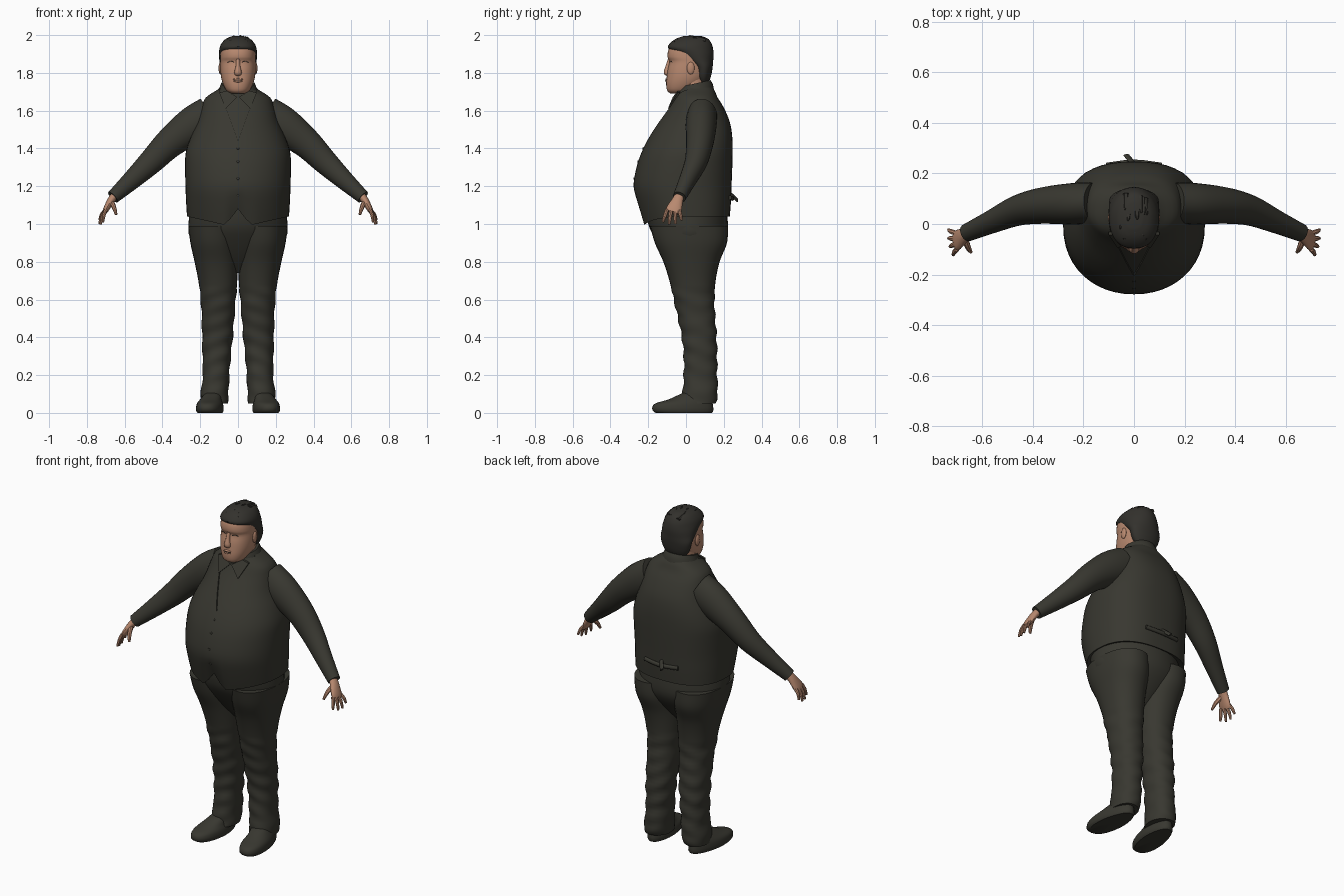
import bpy, bmesh, math, random
from mathutils import Vector

random.seed(4)
if "Cube" in bpy.data.objects:
    bpy.data.objects.remove(bpy.data.objects["Cube"])


def material(name, rgb):
    m = bpy.data.materials.new(name)
    m.use_nodes = True
    m.diffuse_color = (*rgb, 1)
    bsdf = m.node_tree.nodes["Principled BSDF"]
    bsdf.inputs["Base Color"].default_value = (*rgb, 1)
    bsdf.inputs["Roughness"].default_value = 0.8
    return m


cloth = material("dark cloth", (0.04, 0.039, 0.03))
hair_mat = material("dark hair", (0.033, 0.031, 0.026))
skin = material("skin", (0.48, 0.25, 0.16))
parts = []


def finish(name, bm, mat):
    bmesh.ops.recalc_face_normals(bm, faces=bm.faces)
    me = bpy.data.meshes.new(name)
    bm.to_mesh(me)
    bm.free()
    me.materials.append(mat)
    ob = bpy.data.objects.new(name, me)
    bpy.context.collection.objects.link(ob)
    parts.append(ob)
    return ob


def smooth_rows(rows, steps):
    """Catmull-Rom interpolation between rows of numbers."""
    out = []
    for i in range(len(rows) - 1):
        a, b, c, d = (rows[max(i - 1, 0)], rows[i], rows[i + 1], rows[min(i + 2, len(rows) - 1)])
        for s in range(steps):
            t = s / steps
            out.append([q + 0.5 * t * (r - p + t * (2 * p - 5 * q + 4 * r - w + t * (3 * (q - r) + w - p)))
                        for p, q, r, w in zip(a, b, c, d)])
    return out + [list(rows[-1])]


def skin_rings(name, rings, mat):
    """Join rings of points into a closed surface with fan caps."""
    bm = bmesh.new()
    loops = [[bm.verts.new(p) for p in ring] for ring in rings]
    n = len(loops[0])
    for lo, hi in zip(loops, loops[1:]):
        for i in range(n):
            j = (i + 1) % n
            bm.faces.new((lo[i], lo[j], hi[j], hi[i]))
    for loop in (loops[0], loops[-1]):
        hub = bm.verts.new(sum((v.co for v in loop), Vector()) / n)
        for i in range(n):
            bm.faces.new((loop[i], loop[(i + 1) % n], hub))
    return finish(name, bm, mat)


def body(name, rows, mat, n=32, steps=3, front=1.0, back=1.0, side=1, shrink=0, move=None):
    """Upright loft; each row is z, inner x, outer x, front y, back y."""
    rings = []
    for z, x0, x1, yf, yb in smooth_rows(rows, steps):
        cx, cy = (x0 + x1) / 2, (yf + yb) / 2
        rx, ry = (x1 - x0) / 2 - shrink, (yb - yf) / 2 - shrink
        ring = []
        for i in range(n):
            a = math.tau * i / n
            c, s = math.cos(a), math.sin(a)
            e = front if s < 0 else back
            p = Vector((cx + rx * math.copysign(abs(c) ** e, c), cy + ry * math.copysign(abs(s) ** e, s), z))
            p = move(p) if move else p
            ring.append((p.x * side, p.y, p.z))
        rings.append(ring)
    return skin_rings(name, rings, mat)


def wide(rows):
    return [(z, -x, x, yf, yb) for z, x, yf, yb in rows]


def tube(name, rows, mat, n=12, steps=3, side=1):
    """Limb along a path; each row is x, y, z, width along y, thickness."""
    rows = smooth_rows(rows, steps)
    rings = []
    for i, row in enumerate(rows):
        t = (Vector(rows[min(i + 1, len(rows) - 1)][:3]) - Vector(rows[max(i - 1, 0)][:3])).normalized()
        ref = Vector((0, 1, 0)) if abs(t.y) < 0.9 else Vector((1, 0, 0))
        u = (ref - t * ref.dot(t)).normalized()
        v = t.cross(u)
        ring = []
        for k in range(n):
            a = math.tau * k / n
            p = Vector(row[:3]) + u * row[3] * math.cos(a) + v * row[4] * math.sin(a)
            ring.append((p.x * side, p.y, p.z))
        rings.append(ring)
    return skin_rings(name, rings, mat)


def blob(name, centre, size, mat):
    bm = bmesh.new()
    bmesh.ops.create_uvsphere(bm, u_segments=12, v_segments=8, radius=1)
    for v in bm.verts:
        v.co = Vector(centre) + Vector(size) * v.co
    return finish(name, bm, mat)


def prism(name, points, depth, mat):
    """Polygon pushed back along y."""
    bm = bmesh.new()
    f = bm.faces.new([bm.verts.new(p) for p in points])
    new = bmesh.ops.extrude_face_region(bm, geom=[f])["geom"]
    bmesh.ops.translate(bm, vec=(0, depth, 0), verts=[g for g in new if isinstance(g, bmesh.types.BMVert)])
    return finish(name, bm, mat)


def front_y(ob, x, z):
    hit, loc, _, _ = ob.ray_cast((x, -1, z), (0, 1, 0))
    return loc.y if hit else 0


# Torso: shirt inside, waistcoat outside with pointed hem and V neck
torso = wide([(1.04, 0.27, -0.228, 0.232), (1.12, 0.275, -0.258, 0.238), (1.2, 0.278, -0.278, 0.241),
              (1.3, 0.28, -0.262, 0.245), (1.38, 0.276, -0.235, 0.247), (1.46, 0.25, -0.195, 0.245),
              (1.54, 0.215, -0.145, 0.232), (1.62, 0.192, -0.092, 0.198), (1.67, 0.17, -0.065, 0.167),
              (1.71, 0.11, -0.05, 0.15), (1.735, 0.08, -0.04, 0.13)])


def hem(p):
    x = abs(p.x)
    low = 1.04
    if p.y < 0:
        low = 0.995 + 0.045 * max(0, x - 0.07) / 0.2 + 0.085 * max(0, 1 - x / 0.065)
    if p.z < 1.2:
        p.z = low + (p.z - 1.04) / 0.16 * (1.2 - low)
    return p


shirt = body("shirt", torso[2:], cloth, 48, 3, 0.95, 0.8, shrink=0.008)
vest = body("waistcoat", torso, cloth, 48, 3, 0.95, 0.8, move=hem)
min(vest.data.vertices, key=lambda v: v.co.xy.length + abs(v.co.z - 1.03)).co.z = 1.15
cutter = prism("neck_cutter", [(-0.12, -0.5, 1.77), (0, -0.5, 1.44), (0.12, -0.5, 1.77)], 0.52, cloth)
cutter.hide_render = True
cut = vest.modifiers.new("v_neck", "BOOLEAN")
cut.object, cut.operation, cut.solver = cutter, "DIFFERENCE", "EXACT"
bpy.context.view_layer.objects.active = vest
bpy.ops.object.modifier_apply(modifier="v_neck")
parts.remove(cutter)
bpy.data.objects.remove(cutter)
bpy.context.view_layer.update()

for i, z in enumerate((1.15, 1.24, 1.33, 1.4)):
    blob(f"button_{i}", (0, front_y(vest, 0, z), z), (0.007, 0.004, 0.007), cloth)
tube("back_strap", [(-0.11, 0.232, 1.14, 0.01, 0.012), (0, 0.245, 1.135, 0.01, 0.012),
                    (0.11, 0.232, 1.14, 0.01, 0.012)], cloth)
tube("strap_tail", [(0, 0.235, 1.16, 0.006, 0.015), (-0.03, 0.272, 1.125, 0.006, 0.015)], cloth, steps=1)

# Collar


def tilt(p):
    p.z += 0.22 * (p.y - 0.1)
    return p


body("collar_band", wide([(1.69, 0.115, -0.06, 0.15), (1.73, 0.1, -0.052, 0.142), (1.755, 0.09, -0.04, 0.13)]),
     cloth, move=tilt)
for s, label in ((1, "left"), (-1, "right")):
    flap = [(0.004, 1.672), (0.065, 1.612), (0.1, 1.695), (0.06, 1.705)]
    prism(label + "_collar_flap", [(s * x, min(front_y(shirt, s * x, z), -0.03) - 0.014, z) for x, z in flap],
          0.012, cloth)

# Trousers
body("trouser_seat", wide([(1.12, 0.25, -0.215, 0.21), (1.0, 0.262, -0.2, 0.222), (0.92, 0.25, -0.16, 0.208),
                           (0.82, 0.16, -0.09, 0.14), (0.74, 0.06, -0.02, 0.07)]), cloth)
leg = [(0.99, 0, 0.262, -0.19, 0.222), (0.9, 0, 0.252, -0.165, 0.217), (0.8, 0, 0.23, -0.12, 0.178),
       (0.7, 0.004, 0.21, -0.088, 0.157), (0.6, 0.012, 0.197, -0.065, 0.15), (0.5, 0.02, 0.192, -0.042, 0.155),
       (0.4, 0.028, 0.19, -0.022, 0.162), (0.3, 0.038, 0.188, -0.012, 0.165), (0.2, 0.046, 0.187, -0.012, 0.165),
       (0.1, 0.05, 0.197, -0.018, 0.168), (0.05, 0.056, 0.2, -0.025, 0.155)]
shoe = [(0, 0.085, 0.215, -0.16, 0.138), (0.014, 0.078, 0.222, -0.178, 0.145), (0.04, 0.08, 0.22, -0.175, 0.143),
        (0.055, 0.085, 0.215, -0.15, 0.14), (0.072, 0.09, 0.205, -0.09, 0.138), (0.11, 0.09, 0.18, -0.01, 0.13)]


def wrinkle(p):
    if p.z < 0.65:
        p.y += 0.004 * math.sin(p.z * 70 + p.x * 25)
        p.x += 0.003 * math.sin(p.z * 55 + p.y * 20)
    return p


def splay(p):
    p.x += -0.1 * p.y - 0.004
    if p.y > 0:
        p.x += (0.145 - p.x) * p.y * 1.5
    return p


# Arms and hands
arm = [(0.15, 0.085, 1.57, 0.08, 0.105), (0.24, 0.08, 1.52, 0.082, 0.1), (0.36, 0.073, 1.43, 0.072, 0.08),
       (0.46, 0.053, 1.33, 0.06, 0.066), (0.56, 0.01, 1.235, 0.046, 0.051), (0.662, -0.035, 1.142, 0.035, 0.036)]
palm = [(0.645, -0.03, 1.16, 0.024, 0.022), (0.672, -0.045, 1.125, 0.03, 0.02),
        (0.697, -0.063, 1.08, 0.041, 0.016), (0.706, -0.07, 1.062, 0.036, 0.012)]
for s, label in ((1, "left"), (-1, "right")):
    body(label + "_trouser_leg", leg, cloth, 28, 5, 0.9, 0.9, s, move=wrinkle)
    body(label + "_shoe", shoe, cloth, 28, 2, 0.85, 0.85, s, move=splay)
    tube(label + "_sleeve", arm, cloth, 24, 4, s)
    tube(label + "_palm", palm, skin, 16, 3, s)
    for k, (reach, out) in enumerate(((0.06, 0.012), (0.072, 0.024), (0.07, 0.03), (0.05, 0.03))):
        y = -0.1 + 0.021 * k
        tip = y - 0.022 + 0.012 * k
        tube(f"{label}_finger_{k}", [(0.7, y, 1.075, 0.01, 0.01),
                                     (0.702 + out * 0.7, (y + tip) / 2, 1.075 - reach * 0.5, 0.01, 0.009),
                                     (0.703 + out, tip, 1.07 - reach, 0.006, 0.006)], skin, 8, 2, s)
    tube(label + "_thumb", [(0.672, -0.05, 1.12, 0.014, 0.014), (0.657, -0.09, 1.09, 0.012, 0.012),
                            (0.645, -0.11, 1.05, 0.007, 0.007)], skin, 8, 3, s)

# Head and neck
body("neck", wide([(1.64, 0.085, -0.04, 0.12), (1.71, 0.08, -0.045, 0.115), (1.8, 0.075, -0.03, 0.115)]), skin)
head = body("head", wide([(1.69, 0.035, -0.08, 0.02), (1.705, 0.06, -0.099, 0.05), (1.74, 0.079, -0.105, 0.095),
                          (1.78, 0.09, -0.102, 0.12), (1.82, 0.093, -0.097, 0.13), (1.86, 0.093, -0.088, 0.133),
                          (1.885, 0.093, -0.098, 0.133), (1.93, 0.088, -0.09, 0.13), (1.97, 0.06, -0.05, 0.1)]),
            skin, 36, 3, 0.88)
bpy.context.view_layer.update()
tube("nose", [(0, -0.086, 1.872, 0.01, 0.01), (0, -0.095, 1.835, 0.013, 0.012), (0, -0.1, 1.802, 0.018, 0.02),
              (0, -0.095, 1.79, 0.01, 0.016)], skin)
for z, w in ((1.766, 0.028), (1.756, 0.023)):
    blob("lip", (0, front_y(head, 0, z) + 0.001, z), (w, 0.006, 0.006), skin)
tube("mouth_line", [(x, front_y(head, x, 1.761) - 0.004, 1.761, 0.002, 0.0012) for x in (-0.022, 0, 0.022)], hair_mat, 6)
for s, label in ((1, "left"), (-1, "right")):
    blob(label + "_ear", (s * 0.094, 0.025, 1.825), (0.009, 0.02, 0.033), skin)
    eye = [(0.022, 1.857), (0.038, 1.862), (0.056, 1.856)]
    tube(label + "_eyelid", [(s * x, front_y(head, s * x, z), z, 0.002, 0.0018) for x, z in eye], hair_mat, 6)

# Hair
body("hair", wide([(1.745, 0.06, 0.07, 0.118), (1.78, 0.084, 0.055, 0.132), (1.83, 0.097, 0.045, 0.141),
                   (1.865, 0.099, 0.0, 0.144), (1.9, 0.1, -0.045, 0.146), (1.93, 0.098, -0.094, 0.143),
                   (1.955, 0.088, -0.086, 0.135), (1.98, 0.065, -0.055, 0.118), (1.994, 0.032, -0.015, 0.085)]),
     hair_mat, 36, 3, 0.85)
for i in range(14):
    x = random.uniform(-0.055, 0.055)
    y = random.uniform(-0.06, 0.08)
    z = 1.988 - 4 * x * x - 3.2 * (y - 0.04) ** 2
    tube(f"hair_tuft_{i}", [(x, y + 0.05, z - 0.012, 0.012, 0.012), (x, y + 0.01, z, 0.013, 0.01),
                            (x * 1.15, y - 0.015, z + 0.01, 0.003, 0.003)], hair_mat, 6, 2)

bpy.ops.object.select_all(action="DESELECT")
for ob in parts:
    ob.select_set(True)
bpy.context.view_layer.objects.active = vest
bpy.ops.object.shade_smooth_by_angle(angle=math.radians(40))
